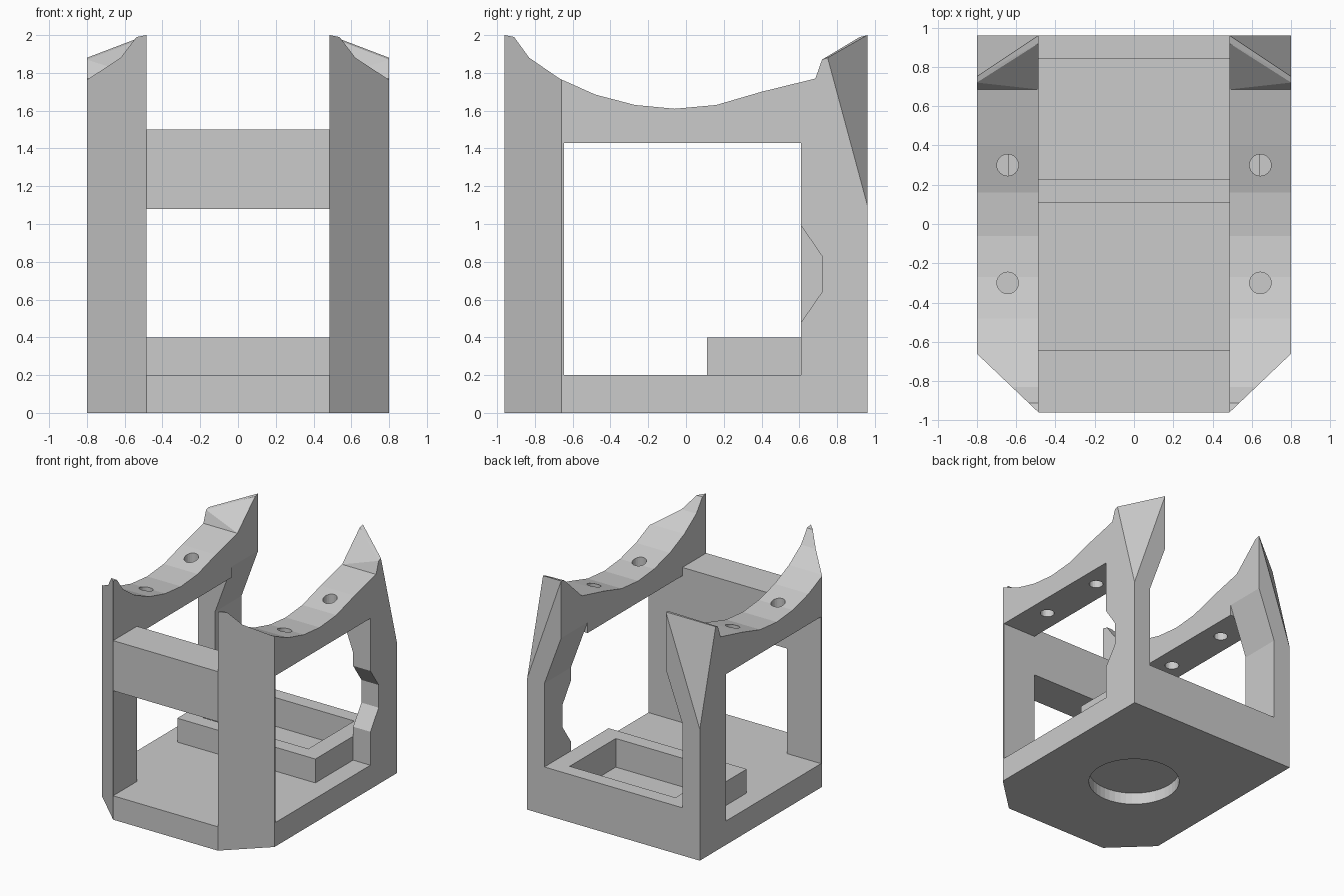
import bpy, bmesh
from mathutils import Vector

if "Cube" in bpy.data.objects:
    bpy.data.objects.remove(bpy.data.objects["Cube"])

GREY = (0.6, 0.6, 0.6, 1)
mat = bpy.data.materials.new("plain grey")
mat.use_nodes = True
mat.diffuse_color = GREY
mat.node_tree.nodes["Principled BSDF"].inputs["Base Color"].default_value = GREY

INNER, POST, OUTER = 0.485, 0.64, 0.8     # x of the frame's walls
FRONT, BACK = -0.96, 0.96
WIN_FRONT, WIN_BACK, WIN_TOP = -0.645, 0.61, 1.43
FLOOR = 0.2


def finish(bm, name):
    bmesh.ops.recalc_face_normals(bm, faces=bm.faces)
    mesh = bpy.data.meshes.new(name)
    bm.to_mesh(mesh)
    bm.free()
    obj = bpy.data.objects.new(name, mesh)
    mesh.materials.append(mat)
    bpy.context.collection.objects.link(obj)
    return obj


def prism(points, offset):
    """Extrude a closed 3D outline along an offset."""
    bm = bmesh.new()
    face = bm.faces.new([bm.verts.new(p) for p in points])
    new = bmesh.ops.extrude_face_region(bm, geom=[face])["geom"]
    verts = [v for v in new if isinstance(v, bmesh.types.BMVert)]
    bmesh.ops.translate(bm, verts=verts, vec=offset)
    bmesh.ops.recalc_face_normals(bm, faces=bm.faces)
    return bm


def side_prism(outline, x0, x1, side):
    return prism([(side * x0, y, z) for y, z in outline], (side * (x1 - x0), 0, 0))


def box(x0, x1, y0, y1, z0, z1):
    return prism([(x0, y0, z0), (x1, y0, z0), (x1, y1, z0), (x0, y1, z0)], (0, 0, z1 - z0))


def cylinder(x, y, z0, z1, radius, sides):
    bm = bmesh.new()
    bmesh.ops.create_cone(bm, cap_ends=True, segments=sides, radius1=radius,
                          radius2=radius, depth=z1 - z0)
    bmesh.ops.translate(bm, verts=bm.verts, vec=(x, y, (z0 + z1) / 2))
    return bm


def cut(obj, cutter_bm):
    cutter = finish(cutter_bm, "cutter")
    cutter.hide_render = True
    mod = obj.modifiers.new("cut", "BOOLEAN")
    mod.operation, mod.solver, mod.object = "DIFFERENCE", "EXACT", cutter
    bpy.context.view_layer.objects.active = obj
    bpy.ops.object.modifier_apply(modifier=mod.name)
    bpy.data.objects.remove(cutter)


# Base plate with clipped front corners and a round blind recess underneath
plan = [(INNER, FRONT), (OUTER, -0.66), (OUTER, BACK)]
plan += [(-x, y) for x, y in reversed(plan)]
base = finish(prism([(x, y, 0) for x, y in plan], (0, 0, FLOOR)), "base_plate")
cut(base, cylinder(0, 0, -0.1, 0.1, 0.357, 48))
cut(base, box(-0.49, 0.49, 0.23, 0.84, 0.16, 0.3))

# Open tray at the back of the base
tray = finish(box(-POST, POST, 0.11, BACK, FLOOR, 0.4), "tray")
cut(tray, box(-0.49, 0.49, 0.23, 0.84, 0.1, 0.5))

# Cross beam between the front columns
finish(box(-INNER, INNER, FRONT, WIN_FRONT, 1.08, 1.5), "front_beam")

saddle = [(FRONT, 2), (-0.91, 1.99), (-0.83, 1.88), (-0.67, 1.77), (-0.48, 1.685),
          (-0.27, 1.63), (-0.06, 1.61), (0.16, 1.63), (0.4, 1.7), (0.685, 1.77)]

for side, label in ((1, "left"), (-1, "right")):
    # Front column and curved cradle as one side panel
    outline = [(FRONT, FLOOR)] + saddle + [
        (0.685, 1.52), (WIN_BACK, 1.52), (WIN_BACK, WIN_TOP),
        (WIN_FRONT, WIN_TOP), (WIN_FRONT, FLOOR)]
    bm = side_prism(outline, INNER, OUTER, side)
    cutplane = bmesh.ops.bisect_plane(
        bm, geom=bm.verts[:] + bm.edges[:] + bm.faces[:], dist=1e-5,
        plane_co=(side * INNER, FRONT, 0),
        plane_no=Vector((side * 0.3, -0.315, 0)).normalized(), clear_outer=True)
    bmesh.ops.holes_fill(bm, edges=[e for e in bm.edges if e.is_boundary])
    panel = finish(bm, label + "_cradle")
    for y in (-0.3, 0.3):
        cut(panel, cylinder(side * 0.643, y, 1.2, 1.95, 0.055, 24))

    # Thin back post, notched on one side only
    notch = [(WIN_BACK, 0.48), (0.72, 0.64), (0.72, 0.83), (WIN_BACK, 0.99)]
    post = [(WIN_BACK, FLOOR)] + (notch if side > 0 else []) + [
        (WIN_BACK, 1.1), (BACK, 1.1), (BACK, FLOOR)]
    finish(side_prism(post, POST, OUTER, side), label + "_back_post")

    # Faceted horn above the post, with a sloped gusset on its inside
    horn = [(INNER, 0.685, 1.77), (OUTER, 0.685, 1.77), (OUTER, 0.72, 1.87),
            (OUTER, 0.75, 1.88), (INNER, BACK, 2), (INNER, 0.92, 1.99),
            (OUTER, BACK, 1.1), (OUTER, WIN_BACK, 1.1), (OUTER, WIN_BACK, 1.55)]
    for y in (WIN_BACK, BACK):
        horn += [(INNER, y, 1.52), (POST, y, 1.35), (POST, y, 1.1)]
    bm = bmesh.new()
    for x, y, z in horn:
        bm.verts.new((side * x, y, z))
    bmesh.ops.convex_hull(bm, input=bm.verts)
    finish(bm, label + "_back_horn")
